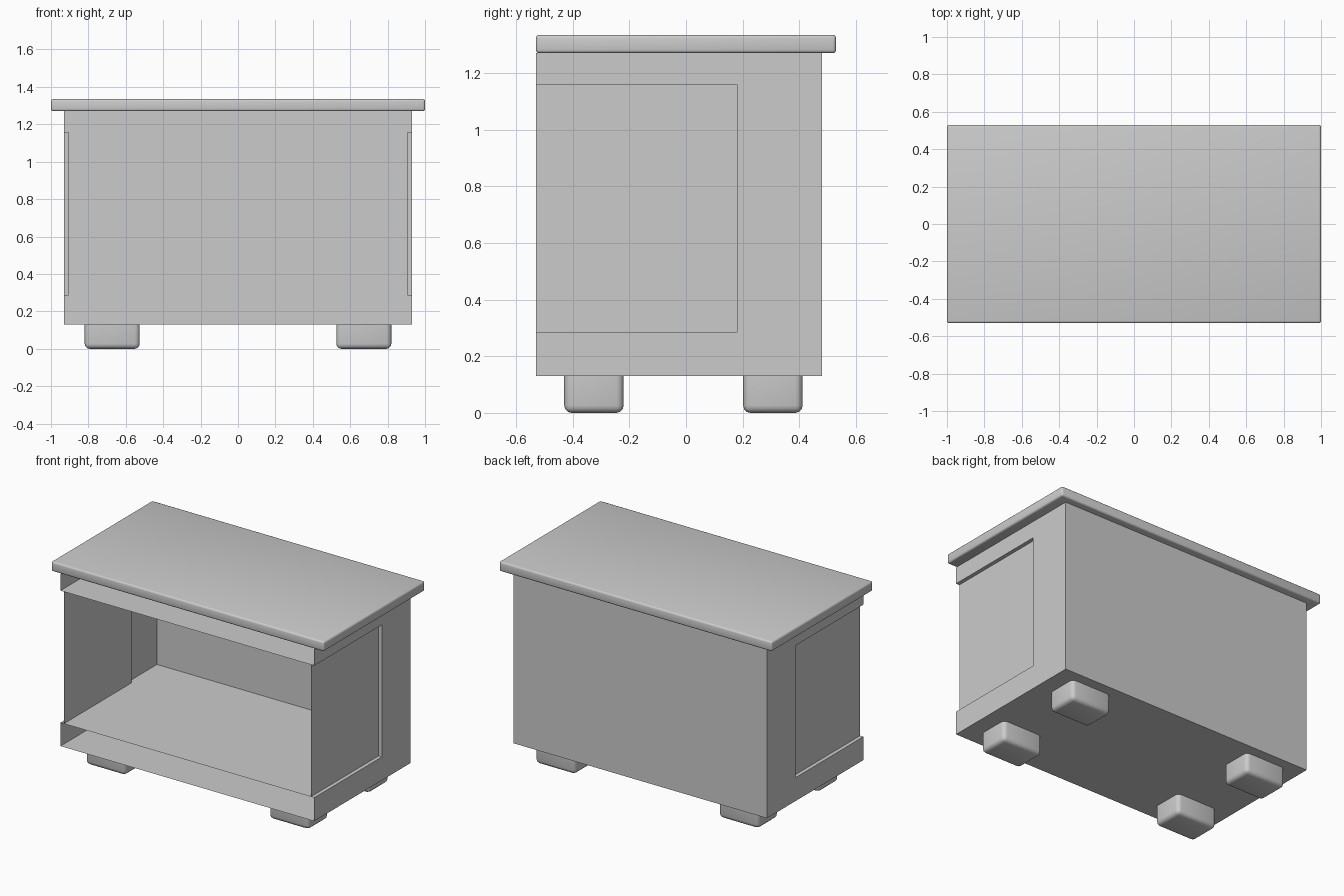
import bpy, bmesh

if "Cube" in bpy.data.objects:
    bpy.data.objects.remove(bpy.data.objects["Cube"])

W, FRONT, BACK = 0.93, -0.53, 0.48      # carcass half width and depth range
Z0, Z1, Z2, Z3 = 0.13, 0.285, 1.16, 1.27  # base, shelf, upper shelf, top
PX, PY = 0.905, 0.18                    # recessed side panel plane and rear edge


def add(name, bm):
    me = bpy.data.meshes.new(name)
    bm.to_mesh(me)
    bm.free()
    ob = bpy.data.objects.new(name, me)
    bpy.context.collection.objects.link(ob)
    return ob


def sheets(name, polys, mirror=False):
    """Thin panels, each given by its corner points."""
    bm = bmesh.new()
    for p in polys:
        bm.faces.new([bm.verts.new(c) for c in p])
    bmesh.ops.remove_doubles(bm, verts=bm.verts, dist=1e-5)
    ob = add(name, bm)
    if mirror:
        ob.modifiers.new("Mirror", "MIRROR")
    return ob


def rounded_box(name, lo, hi, radius, segs, keep_top=False):
    bm = bmesh.new()
    bmesh.ops.create_cube(bm, size=1)
    for v in bm.verts:
        v.co = [(a + b) / 2 + c * (b - a) for a, b, c in zip(lo, hi, v.co)]
    edges = [e for e in bm.edges
             if not (keep_top and all(v.co.z > hi[2] - 1e-4 for v in e.verts))]
    bmesh.ops.bevel(bm, geom=edges, offset=radius, segments=segs,
                    profile=0.5, affect='EDGES')
    ob = add(name, bm)
    bpy.ops.object.select_all(action='DESELECT')
    bpy.context.view_layer.objects.active = ob
    ob.select_set(True)
    bpy.ops.object.shade_smooth_by_angle(angle=0.7)
    return ob


def level(z):
    return [(-W, FRONT, z), (W, FRONT, z), (W, BACK, z), (-W, BACK, z)]


# Tabletop
rounded_box("tabletop", (-1, -0.53, Z3), (1, 0.53, 1.335), 0.012, 3)

# Horizontal panels of the open-fronted carcass
sheets("bottom_panel", [level(Z0)[::-1]])
sheets("lower_shelf", [level(Z1)])
sheets("upper_shelf", [level(Z2)[::-1]])

# Back panel
sheets("back_panel", [[(W, BACK, Z0), (-W, BACK, Z0), (-W, BACK, Z3), (W, BACK, Z3)]])

# C-shaped side frames
outline = [(FRONT, Z0), (BACK, Z0), (BACK, Z3), (FRONT, Z3),
           (FRONT, Z2), (PY, Z2), (PY, Z1), (FRONT, Z1)]
sheets("side_frames", [[(W, y, z) for y, z in outline]], mirror=True)

# Recessed side panels with their rear step
sheets("recessed_side_panels", [
    [(PX, FRONT, Z1), (PX, PY, Z1), (PX, PY, Z2), (PX, FRONT, Z2)],
    [(PX, PY, Z1), (W, PY, Z1), (W, PY, Z2), (PX, PY, Z2)]], mirror=True)

# Four rounded feet
for xn, x in (("left", -0.6725), ("right", 0.6725)):
    for yn, y in (("front", -0.325), ("back", 0.307)):
        rounded_box(f"{yn}_{xn}_foot", (x - 0.147, y - 0.105, 0),
                    (x + 0.147, y + 0.105, Z0), 0.026, 3, keep_top=True)
